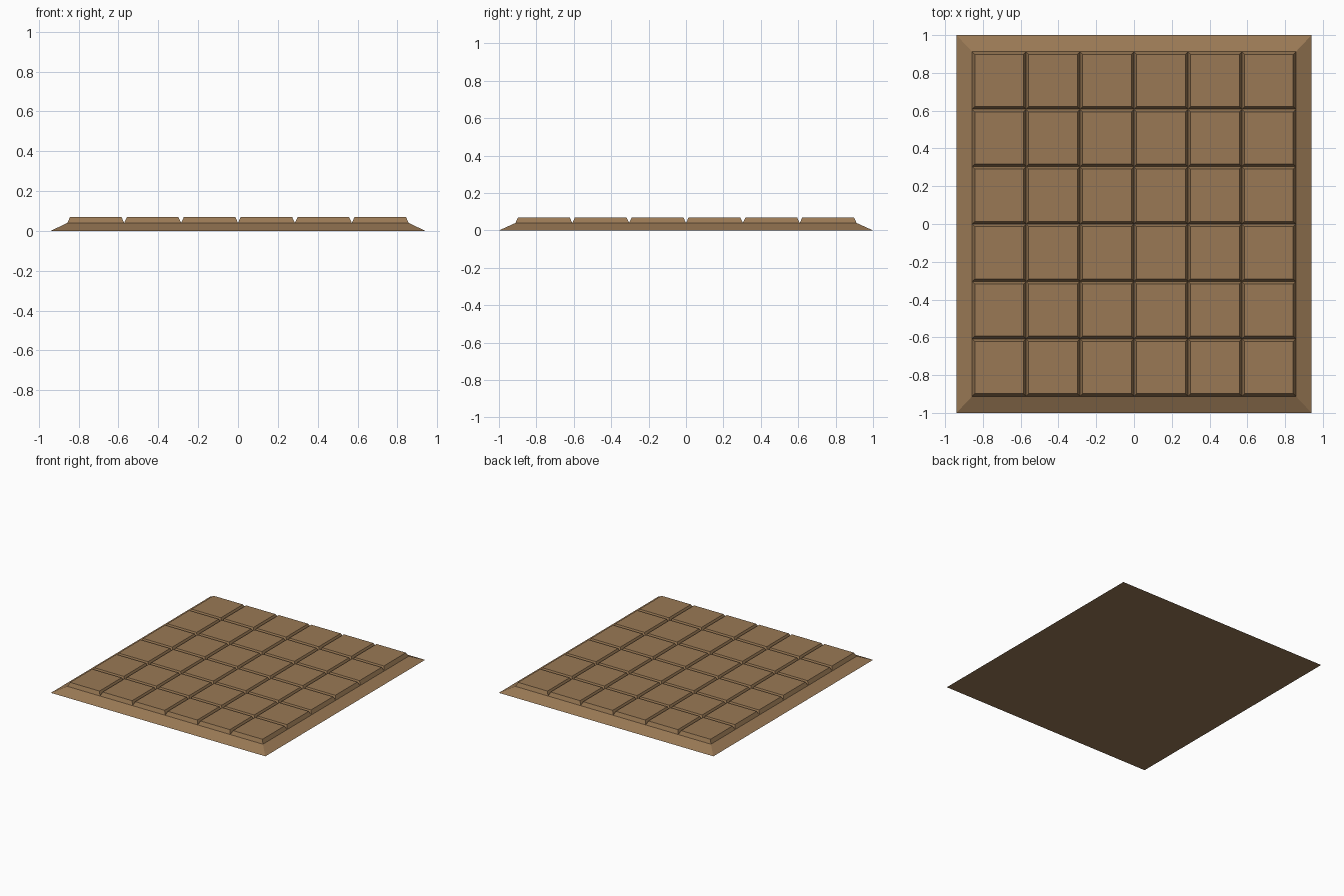
import bpy, bmesh

if "Cube" in bpy.data.objects:
    bpy.data.objects.remove(bpy.data.objects["Cube"])

COLS = ROWS = 6
FIELD_X, FIELD_Y = 0.857, 0.912   # half size of the tiled field
BASE_X, BASE_Y = 0.94, 1.0        # half size of the foot
BASE_Z, TOP_Z = 0.04, 0.07
BEVEL = 0.014

bm = bmesh.new()

# Tiled field: one quad per square
bmesh.ops.create_grid(bm, x_segments=COLS, y_segments=ROWS, size=1)
for v in bm.verts:
    v.co = (v.co.x * FIELD_X, v.co.y * FIELD_Y, BASE_Z)
squares = bm.faces[:]

# Sloping rim down to the ground, then the closed underside
border = [e for e in bm.edges if e.is_boundary]
rim = bmesh.ops.extrude_edge_only(bm, edges=border)["geom"]
for v in (g for g in rim if isinstance(g, bmesh.types.BMVert)):
    v.co = (v.co.x * BASE_X / FIELD_X, v.co.y * BASE_Y / FIELD_Y, 0)
bmesh.ops.contextual_create(bm, geom=[e for e in bm.edges if e.is_boundary])
bmesh.ops.recalc_face_normals(bm, faces=bm.faces[:])

# Raised squares with chamfered sides, leaving V grooves between them
bmesh.ops.inset_individual(bm, faces=squares, thickness=BEVEL,
                           depth=TOP_Z - BASE_Z, use_even_offset=True)

# Merge the flat strips of the rim and underside
bmesh.ops.dissolve_limit(bm, angle_limit=0.01, verts=bm.verts[:], edges=bm.edges[:])

mesh = bpy.data.meshes.new("tiled_slab")
bm.to_mesh(mesh)
bm.free()
slab = bpy.data.objects.new("tiled_slab", mesh)
bpy.context.collection.objects.link(slab)

# Brown surface
brown = bpy.data.materials.new("brown")
brown.diffuse_color = (0.32, 0.19, 0.09, 1)
brown.use_nodes = True
brown.node_tree.nodes["Principled BSDF"].inputs["Base Color"].default_value = brown.diffuse_color
mesh.materials.append(brown)
